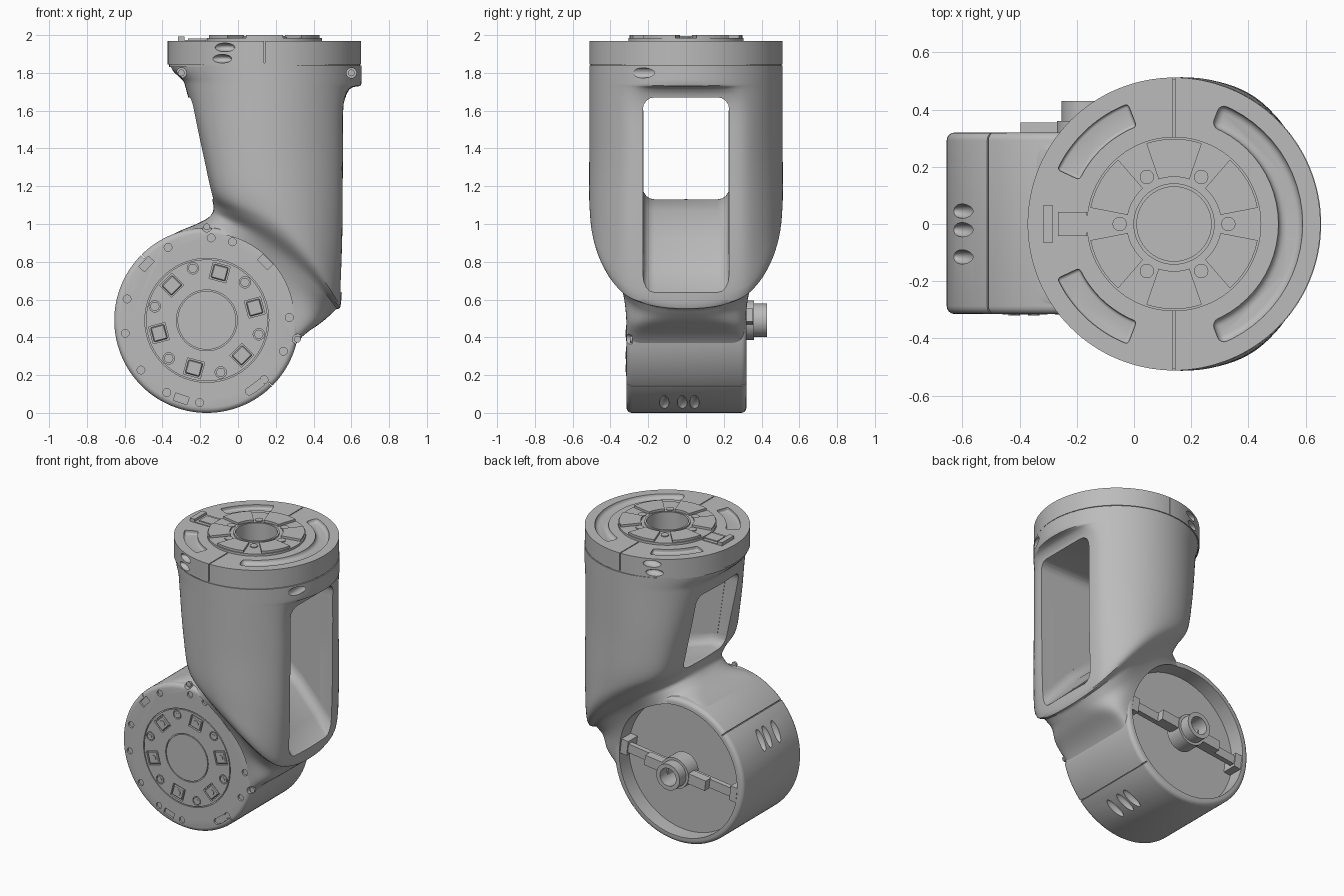
import bpy, bmesh
from math import cos, sin, pi, radians, copysign, sqrt
from mathutils import Matrix, Vector

old = bpy.data.objects.get("Cube")
if old:
    bpy.data.objects.remove(old)

grey = bpy.data.materials.new("satin_grey")
grey.use_nodes = True
COLOR = (0.5, 0.5, 0.5, 1)
grey.diffuse_color = COLOR
grey.node_tree.nodes["Principled BSDF"].inputs["Base Color"].default_value = COLOR

DX, DZ, DR = -0.165, 0.49, 0.49      # drum centre and radius
TX, TR = 0.14, 0.512                 # collar centre and radius


def finish(name, bm):
    bmesh.ops.recalc_face_normals(bm, faces=bm.faces)
    me = bpy.data.meshes.new(name)
    bm.to_mesh(me)
    bm.free()
    me.materials.append(grey)
    ob = bpy.data.objects.new(name, me)
    bpy.context.collection.objects.link(ob)
    return ob


def activate(ob):
    bpy.ops.object.select_all(action='DESELECT')
    ob.select_set(True)
    bpy.context.view_layer.objects.active = ob


def smooth(ob):
    activate(ob)
    bpy.ops.object.shade_smooth_by_angle(angle=radians(32))


def bevel(ob, width, segments=4):
    m = ob.modifiers.new("bevel", 'BEVEL')
    m.width, m.segments = width, segments
    m.limit_method, m.angle_limit = 'ANGLE', radians(50)
    activate(ob)
    bpy.ops.object.modifier_apply(modifier=m.name)
    return ob


def cut(ob, cutters, keep=False):
    for c in cutters:
        m = ob.modifiers.new("cut", 'BOOLEAN')
        m.operation, m.solver, m.object = 'DIFFERENCE', 'EXACT', c
        activate(ob)
        bpy.ops.object.modifier_apply(modifier=m.name)
        if not keep:
            bpy.data.objects.remove(c)


def cyl(name, c, r, h, axis='Y', seg=32):
    bm = bmesh.new()
    rot = Matrix.Rotation(pi / 2, 4, 'X') if axis == 'Y' else Matrix()
    bmesh.ops.create_cone(bm, cap_ends=True, segments=seg, radius1=r, radius2=r,
                          depth=h, matrix=Matrix.Translation(c) @ rot)
    return finish(name, bm)


def box(name, c, size, angle=0):
    bm = bmesh.new()
    bmesh.ops.create_cube(bm, size=1, matrix=Matrix.Translation(c)
                          @ Matrix.Rotation(-angle, 4, 'Y') @ Matrix.Diagonal((*size, 1)))
    return finish(name, bm)


def ball(name, c, size, angle=0):
    bm = bmesh.new()
    bmesh.ops.create_uvsphere(bm, u_segments=20, v_segments=12, radius=1,
                              matrix=Matrix.Translation(c) @ Matrix.Rotation(-angle, 4, 'Y')
                              @ Matrix.Diagonal((*size, 1)))
    return finish(name, bm)


def prism(name, pts, lo, hi, axis='Z'):
    bm = bmesh.new()
    put = (lambda a, b, h: (a, b, h)) if axis == 'Z' else (lambda a, b, h: (a, h, b))
    low = [bm.verts.new(put(a, b, lo)) for a, b in pts]
    top = [bm.verts.new(put(a, b, hi)) for a, b in pts]
    bm.faces.new(low)
    bm.faces.new(top)
    for i in range(len(pts)):
        j = (i + 1) % len(pts)
        bm.faces.new((low[i], low[j], top[j], top[i]))
    return finish(name, bm)


def sector(name, a0, a1, r0, r1, lo, hi, n=16):
    angles = [radians(a0 + (a1 - a0) * i / n) for i in range(n + 1)]
    pts = [(TX + r1 * cos(a), r1 * sin(a)) for a in angles]
    pts += [(TX + r0 * cos(a), r0 * sin(a)) for a in reversed(angles)]
    return prism(name, pts, lo, hi)


def polar(r, deg):
    return DX + r * cos(radians(deg)), DZ + r * sin(radians(deg))


def soft_min(a, b, softness):
    return (a + b - sqrt((a - b) ** 2 + softness)) / 2


# Arm body: left x z, right x z, half width, squareness, bow, share of clipped circle
STATIONS = [(-.6, 1.84, 1.1, 1.84, .512, 2, 0, 1), (-.37, 1.78, .72, 1.74, .512, 2, 0, 1),
            (-.305, 1.69, .572, 1.685, .512, 2, 0, 1), (-.22, 1.4, .556, 1.35, .512, 2, 0, 1),
            (-.168, 1.18, .552, .9, .511, 2.2, .05, .95), (-.14, 1.09, .545, .59, .485, 2.3, .1, .5),
            (-.15, 1.04, .515, .545, .39, 2.8, .06, 0), (-.22, 1.0, .45, .485, .33, 5, 0, 0),
            (-.345, .945, .314, .375, .314, 16, 0, 0), (-.505, .835, .18, .145, .312, 16, 0, 0)]
SEG, STEP = 128, 5
rings = []
for i in range(len(STATIONS) - 1):
    p = [Vector(STATIONS[min(max(k, 0), len(STATIONS) - 1)]) for k in range(i - 1, i + 3)]
    for s in range(STEP + (i == len(STATIONS) - 2)):
        t = s / STEP
        rings.append(0.5 * (2 * p[1] + (p[2] - p[0]) * t
                            + (2 * p[0] - 5 * p[1] + 4 * p[2] - p[3]) * t * t
                            + (3 * p[1] - p[0] - 3 * p[2] + p[3]) * t ** 3))
bm = bmesh.new()
loops = []
for lx, lz, rx, rz, w, n, bow, clip in rings:
    loop = []
    for k in range(SEG):
        a = 2 * pi * k / SEG
        square_x = (lx + rx) / 2 + copysign(abs(cos(a)) ** (2 / n), cos(a)) * (rx - lx) / 2
        square_y = copysign(abs(sin(a)) ** (2 / n), sin(a)) * w
        round_x = -soft_min(-soft_min(TX + TR * cos(a), rx, .0009), -lx, .015)
        x = square_x + (round_x - square_x) * clip
        y = square_y + (w * sin(a) - square_y) * clip
        u = (x - lx) / (rx - lx)
        lift = bow * 4 * u * (1 - u)
        loop.append(bm.verts.new((x + lift * .6, y, lz + (rz - lz) * u + lift * .8)))
    loops.append(loop)
for a, b in zip(loops, loops[1:]):
    for k in range(SEG):
        j = (k + 1) % SEG
        bm.faces.new((a[k], a[j], b[j], b[k]))
bm.faces.new(loops[0])
bm.faces.new(loops[-1])
body = finish("arm_body", bm)

# Window through the arm with a sloping floor
window = prism("window_cutter", [(-.9, 1.14), (-.05, 1.13), (.12, 1.07), (.3, .92), (.45, .75),
                                 (.54, .64), (.9, .5), (.9, 1.67), (-.9, 1.67)], -.228, .228, 'Y')
bevel(window, .06)
recess = cyl("recess_cutter", (DX, .36, DZ), .445, .29, seg=96)
cut(body, [window])
cut(body, [recess], keep=True)
cut(body, [cyl("face_cutter", (DX, -.36, DZ), .462, .16, seg=96)])
for s in (-1, 1):
    panel = prism("window_panel", [(-.08, 1.2), (.14, 1.14), (.33, .98), (.46, .84), (.46, 1.6),
                                   (-.14, 1.6)], s * .23 - .004, s * .23 + .004, 'Y')

# Elbow drum: rounded cylinder, split seam, vents and rim pockets
drum = bevel(cyl("elbow_drum", (DX, .0025, DZ), DR, .635, seg=128), .028)
cut(drum, [recess])
for deg in (135, 315):
    x, z = polar(DR, deg)
    cut(drum, [box("seam_cutter", (x, 0, z), (.05, .8, .006), radians(deg))])
for deg in (153, 297):
    x, z = polar(DR, deg)
    cut(drum, [ball("vent_cutter", (x, y, z), (.03, .025, .075), radians(deg))
               for y in (-.115, -.02, .045)])
for deg in (72, 87, 118, 165, 189, 217, 241, 265, 301, 314, 338, 2):
    x, z = polar(.437, deg)
    cut(drum, [cyl("pocket_cutter", (x, -.317, z), .021, .03, seg=12)])
for deg in (137, 252, 307, 45):
    x, z = polar(.437, deg)
    cut(drum, [box("notch_cutter", (x, -.317, z), (.04, .03, .075), radians(deg))])

# Front face: fine ring grooves, sunken pads and screws
for r in (.158, .325):
    groove = cyl("groove_cutter", (DX, -.315, DZ), r + .003, .016, seg=96)
    cut(groove, [cyl("groove_core", (DX, -.315, DZ), r - .003, .1, seg=96)])
    cut(drum, [groove])
for k in range(6):
    a = radians(15 + 60 * k)
    x, z = polar(.262, 15 + 60 * k)
    cut(drum, [box("pad_cutter", (x, -.315, z), (.088, .03, .093), a)])
    bevel(box("flange_pad", (x, -.307, z), (.074, .02, .079), a), .005, 1)
    smooth(cyl("pad_stud", (x, -.318, z), .02, .004, seg=20))
    x, z = polar(.285, 45 + 60 * k)
    cut(drum, [cyl("screw_cutter", (x, -.315, z), .03, .02, seg=24)])
    smooth(cyl("flange_screw", (x, -.308, z), .024, .012, seg=24))
    cyl("screw_socket", (x, -.315, z), .012, .004, seg=6)

# Counterbored bolts entering from the front
for x, z, y in ((-.3, 1.8, -.14), (.6, 1.8, -.11), (DX, .985, -.285), (.315, .39, -.285)):
    bore = cyl("counterbore", (x, y - .3, z), .027, .6, seg=24)
    cut(body, [bore], keep=True)
    cut(drum, [bore])
    smooth(cyl("bolt_head", (x, y - .004, z), .018, .014, seg=16))
smooth(body)
smooth(drum)


def ring(name, r0, r1, y0, y1, seg=48):
    ob = cyl(name, (DX, (y0 + y1) / 2, DZ), r1, y1 - y0, seg=seg)
    cut(ob, [cyl("bore_cutter", (DX, (y0 + y1) / 2, DZ), r0, 1, seg=seg)])
    smooth(ob)


# Rear cable bridge: tilted bar with end brackets and a hollow hub
TILT = radians(7)
box("bridge_bar", (DX, .29, DZ), (.88, .035, .06), TILT)
for s in (-1, 1):
    c, d = s * cos(TILT), s * sin(TILT)
    box("bridge_step", (DX + .14 * c, .325, DZ + .14 * d), (.18, .06, .07), TILT)
    box("bridge_foot", (DX + .415 * c, .265, DZ + .415 * d), (.05, .1, .1), TILT)
ring("hub_flange", .06, .105, .25, .36)
ring("hub_tube", .06, .088, .25, .43)

# Top collar with bore, kidney pockets, seams and oval ports
collar = cyl("top_collar", (TX, 0, 1.9075), TR, .125, 'Z', 128)
cut(collar, [cyl("bore_cutter", (TX, 0, 1.95), .132, .18, 'Z', 64)])
for a0, a1 in ((111, 155), (205, 249), (-69, 69)):
    cut(collar, [bevel(sector("pocket_cutter", a0, a1, .365, .45, 1.945, 2.1, 24), .025)])
for s in (-1, 1):
    cut(collar, [box("seam_cutter", (TX, s * .42, 1.92), (.006, .23, .3))])
    for x, z in ((-.07, 1.935), (-.09, 1.875)):
        cut(collar, [ball("port_cutter", (x, s * .465, z), (.062, .045, .023))])
smooth(collar)
smooth(cyl("collar_joint", (TX, 0, 1.842), TR - .006, .02, 'Z', 96))

# Coupling: low ring, six raised teeth, studs between them
for name, r0, r1, z, h in (("coupling_base", .138, .305, 1.97, .03),
                           ("coupling_lip", .13, .142, 1.965, .06)):
    hub = cyl(name, (TX, 0, z), r1, h, 'Z', 96)
    cut(hub, [cyl("bore_cutter", (TX, 0, 1.97), r0, .2, 'Z', 64)])
    smooth(hub)
for k in range(6):
    sector("coupling_tooth", 11 + 60 * k, 49 + 60 * k, .165, .298, 1.975, 2.0, 6)
    a = radians(60 * k)
    smooth(cyl("coupling_stud", (TX + .19 * cos(a), .19 * sin(a), 1.987), .025, .008, 'Z', 20))

# Latch beside the coupling
box("latch_plate", (-.24, 0, 1.97), (.14, .13, .01))
box("latch_block", (-.215, 0, 1.974), (.1, .085, .014))
box("latch_handle", (-.3, 0, 1.98), (.035, .13, .024))
